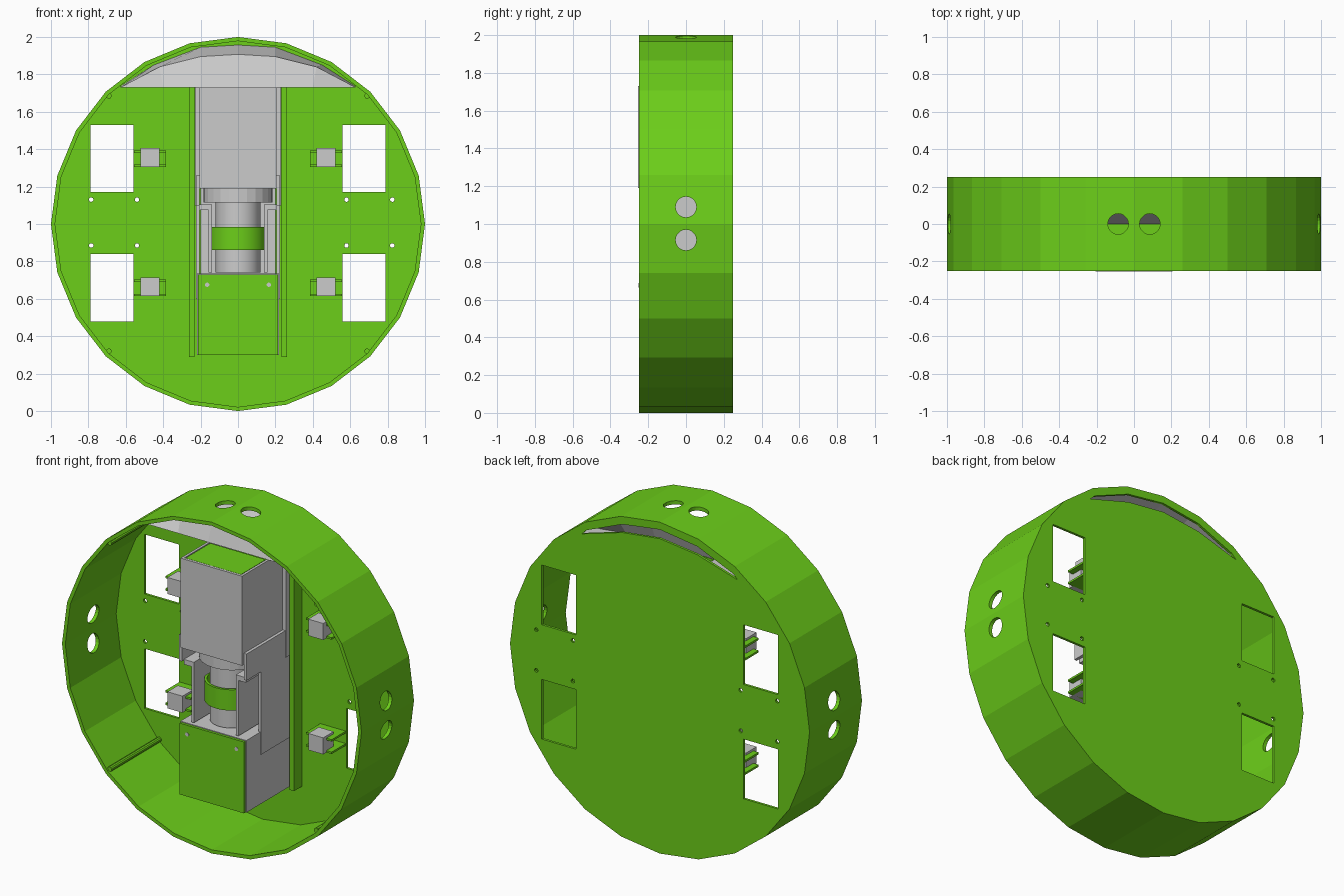
import bpy, bmesh, math
from mathutils import Matrix, Vector

if "Cube" in bpy.data.objects:
    bpy.data.objects.remove(bpy.data.objects["Cube"])

green = bpy.data.materials.new("green")
green.diffuse_color = (0.15, 0.62, 0.01, 1)
green.use_nodes = True
green.node_tree.nodes["Principled BSDF"].inputs["Base Color"].default_value = green.diffuse_color


def finish(name, bm, mat=None):
    bmesh.ops.recalc_face_normals(bm, faces=bm.faces)
    me = bpy.data.meshes.new(name)
    bm.to_mesh(me)
    bm.free()
    ob = bpy.data.objects.new(name, me)
    bpy.context.collection.objects.link(ob)
    if mat:
        me.materials.append(mat)
    return ob


def add_box(bm, x0, x1, y0, y1, z0, z1):
    m = Matrix.Translation(((x0 + x1) / 2, (y0 + y1) / 2, (z0 + z1) / 2))
    m = m @ Matrix.Diagonal((abs(x1 - x0), y1 - y0, z1 - z0, 1))
    bmesh.ops.create_cube(bm, size=1, matrix=m)


def add_cyl(bm, r, a, b, n=20):
    a, b = Vector(a), Vector(b)
    d = b - a
    m = Matrix.Translation((a + b) / 2) @ d.to_track_quat('Z', 'Y').to_matrix().to_4x4()
    bmesh.ops.create_cone(bm, cap_ends=True, segments=n, radius1=r, radius2=r,
                          depth=d.length, matrix=m)


def boxes(name, items, mat=None):
    bm = bmesh.new()
    for it in items:
        add_box(bm, *it)
    return finish(name, bm, mat)


def prism(bm, pts, y0, y1):
    lo = [bm.verts.new((x, y0, z)) for x, z in pts]
    hi = [bm.verts.new((x, y1, z)) for x, z in pts]
    bm.faces.new(lo)
    bm.faces.new(hi[::-1])
    for i in range(len(pts)):
        j = (i + 1) % len(pts)
        bm.faces.new((lo[i], lo[j], hi[j], hi[i]))


def arc_tube(name, r0, r1, z0, z1, cy, a0, a1, n, mat=None):
    # upright ring or part ring around (0, cy)
    bm = bmesh.new()
    closed = a1 - a0 >= 360
    rows = []
    for i in range(n if closed else n + 1):
        a = math.radians(a0 + (a1 - a0) * i / n)
        rows.append([bm.verts.new((r * math.cos(a), cy + r * math.sin(a), z))
                     for r, z in ((r0, z0), (r1, z0), (r1, z1), (r0, z1))])
    for i in range(n):
        p, q = rows[i], rows[(i + 1) % len(rows)]
        for k in range(4):
            bm.faces.new((p[k], p[(k + 1) % 4], q[(k + 1) % 4], q[k]))
    if not closed:
        bm.faces.new(rows[0])
        bm.faces.new(rows[-1])
    return finish(name, bm, mat)


# round case: low-poly cup, open at the front
N = 24
bm = bmesh.new()
loops = []
for r, y in ((0.978, 0.235), (0.978, -0.25), (1, -0.25), (1, 0.25)):
    loops.append([bm.verts.new((r * math.cos(2 * math.pi * i / N), y,
                                1 + r * math.sin(2 * math.pi * i / N))) for i in range(N)])
for p, q in zip(loops, loops[1:]):
    for i in range(N):
        j = (i + 1) % N
        bm.faces.new((p[i], p[j], q[j], q[i]))
bm.faces.new(loops[0])
bm.faces.new(loops[-1])
case = finish("case", bm, green)

# openings in the case: windows, screw holes, wall holes, curved slot
bm = bmesh.new()
for s in (-1, 1):
    for z in (0.48, 1.17):
        add_box(bm, s * 0.56, s * 0.788, 0.2, 0.3, z, z + 0.36)
    for z in (0.915, 1.09):
        add_cyl(bm, 0.055, (s * 0.9, 0, z), (s * 1.1, 0, z))
    add_cyl(bm, 0.055, (s * 0.085, 0, 1.9), (s * 0.085, 0, 2.1))
for x in (-0.785, -0.54, 0.58, 0.825):
    for z in (0.885, 1.13):
        add_cyl(bm, 0.012, (x, 0.2, z), (x, 0.3, z), 10)
prism(bm, [(-0.52, 1.79), (-0.25, 1.87), (0, 1.9), (0.25, 1.87), (0.52, 1.79),
           (0.49, 1.82), (0.25, 1.92), (0, 1.955), (-0.25, 1.92), (-0.49, 1.82)], 0.2, 0.3)
cutter = finish("case_cutter", bm)
cutter.hide_render = True
mod = case.modifiers.new("openings", 'BOOLEAN')
mod.object = cutter
mod.operation = 'DIFFERENCE'
mod.solver = 'EXACT'
bpy.context.view_layer.objects.active = case
bpy.ops.object.modifier_apply(modifier=mod.name)
bpy.data.objects.remove(cutter)

# rods along the inside of the wall
bm = bmesh.new()
for x in (-0.69, 0.69):
    for z in (0.32, 1.685):
        add_cyl(bm, 0.015, (x, -0.24, z), (x, 0.24, z), 10)
finish("wall_rods", bm, green)

# guide rails on the back plate
boxes("guide_rails", [(s * 0.232, s * 0.262, 0.16, 0.24, 0.29, 1.73) for s in (-1, 1)], green)

# four clips: green bracket with grey block
blocks, brackets = [], []
for s in (-1, 1):
    for z in (0.61, 1.30):
        blocks.append((s * 0.42, s * 0.52, 0.07, 0.17, z + 0.005, z + 0.105))
        brackets += [(s * 0.385, s * 0.555, 0.1, 0.24, z + 0.005, z + 0.017),
                     (s * 0.385, s * 0.555, 0.1, 0.24, z + 0.08, z + 0.092),
                     (s * 0.385, s * 0.42, 0.17, 0.24, z + 0.01, z + 0.09)]
boxes("clip_blocks", blocks)
boxes("clip_brackets", brackets, green)

# chute behind the slot: faceted hood with a flat floor
bm = bmesh.new()
half = [
    (0.0, [(0.20, 1.73), (0.40, 1.73), (0.63, 1.73)]),
    (0.06, [(0.20, 1.895), (0.42, 1.84), (0.62, 1.735)]),
    (0.235, [(0.20, 1.945), (0.45, 1.85), (0.63, 1.735)]),
]
rows = []
for y, pts in half:
    full = [(-x, z) for x, z in pts[::-1]] + [(0, pts[0][1] + (0.012 if y else 0))] + pts
    rows.append([bm.verts.new((x, y, z)) for x, z in full])
rows.append([bm.verts.new((v.co.x, 0.235, 1.73)) for v in rows[0]])
for p, q in ((rows[0], rows[1]), (rows[1], rows[2]), (rows[0], rows[3])):
    for i in range(6):
        if p is rows[0] and q is rows[3] and i in (2, 3):
            continue  # mouth into the upper box
        bm.faces.new((p[i], p[i + 1], q[i + 1], q[i]))
finish("chute", bm)

# upper hollow box and its green inlet ramp
boxes("upper_box", [(-0.205, 0.205, -0.255, -0.24, 1.19, 1.73),
                    (-0.205, -0.19, -0.24, 0.235, 1.19, 1.73),
                    (0.19, 0.205, -0.24, 0.235, 1.19, 1.73),
                    (-0.19, 0.19, -0.24, 0.235, 1.19, 1.205)])
boxes("inlet_plate", [(-0.185, 0.185, -0.235, 0, 1.715, 1.728)], green)
boxes("box_side_strips", [(s * 0.206, s * 0.23, 0.13, 0.235, 1.1, 1.73) for s in (-1, 1)])

# middle frame: outer and inner side plates, shelves
frame = [(-0.2, 0.2, 0.2, 0.235, 0.73, 1.19)]
for s in (-1, 1):
    frame += [(s * 0.207, s * 0.225, -0.1, 0.235, 0.6, 1.26),
              (s * 0.207, s * 0.225, -0.24, -0.1, 1.1, 1.26),
              (s * 0.14, s * 0.157, -0.22, 0.235, 0.74, 1.08),
              (s * 0.14, s * 0.207, -0.22, 0.235, 1.075, 1.105)]
boxes("middle_frame", frame)

# drum, ring under the box, green band
arc_tube("ring", 0.15, 0.185, 1.115, 1.19, -0.05, 0, 360, 24)
bm = bmesh.new()
add_cyl(bm, 0.12, (0, -0.06, 0.74), (0, -0.06, 1.115), 24)
drum = finish("drum", bm)
band = arc_tube("drum_band", 0.135, 0.15, 0.86, 0.985, -0.06, 170, 370, 16, green)
for ob in (drum, band):
    bpy.ops.object.select_all(action='DESELECT')
    ob.select_set(True)
    bpy.context.view_layer.objects.active = ob
    bpy.ops.object.shade_smooth_by_angle(angle=math.radians(35))

# lower box with green front cover and two screws
boxes("lower_box", [(-0.22, 0.22, -0.235, 0.235, 0.3, 0.315),
                    (-0.22, 0.22, -0.235, 0.235, 0.72, 0.735),
                    (-0.22, -0.205, -0.235, 0.235, 0.315, 0.72),
                    (0.205, 0.22, -0.235, 0.235, 0.315, 0.72)])
boxes("front_cover", [(-0.215, 0.215, -0.25, -0.235, 0.3, 0.73)], green)
bm = bmesh.new()
for x in (-0.165, 0.165):
    add_cyl(bm, 0.012, (x, -0.252, 0.675), (x, -0.24, 0.675), 10)
finish("cover_screws", bm)
